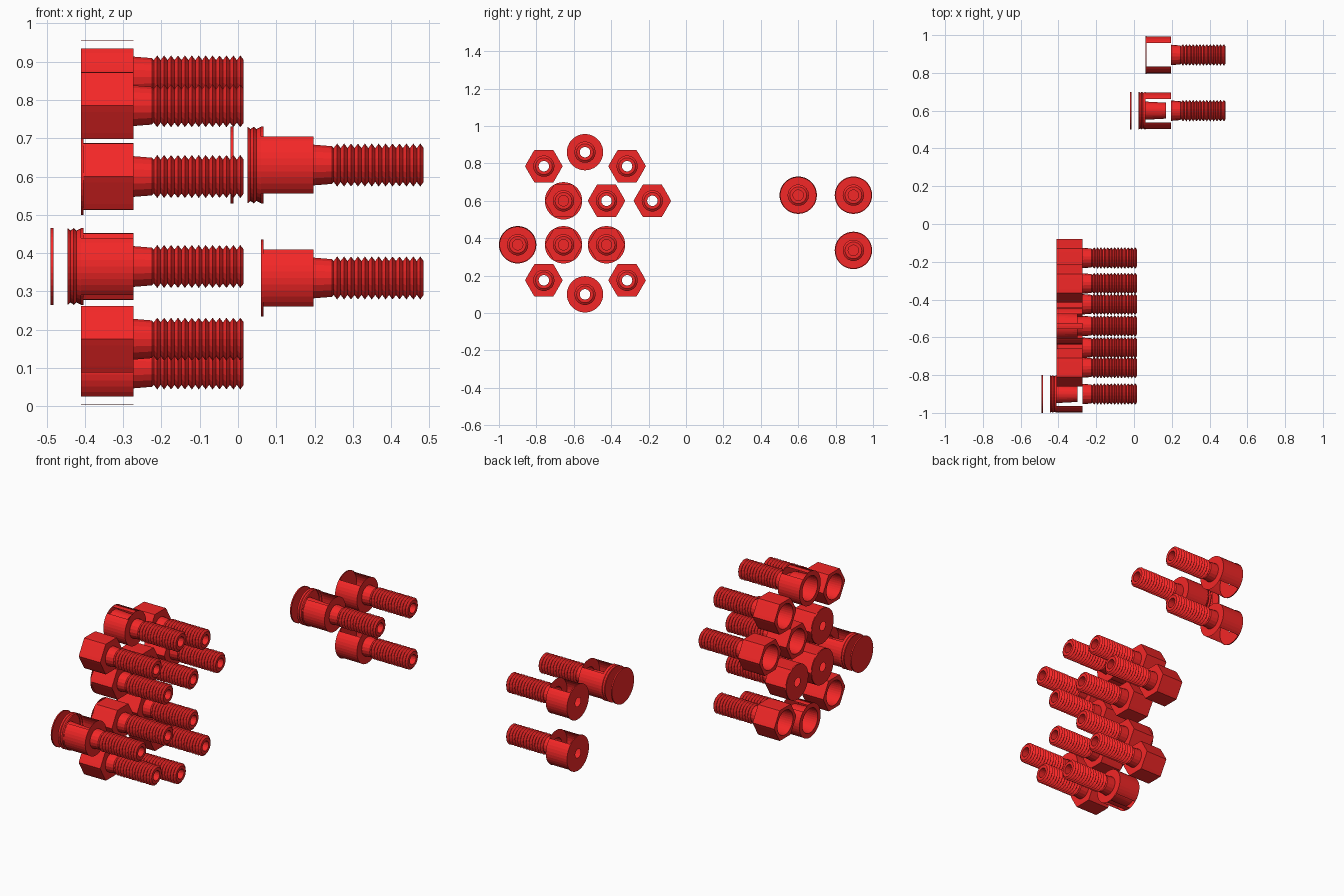
import bpy, bmesh, math

if "Cube" in bpy.data.objects:
    bpy.data.objects.remove(bpy.data.objects["Cube"])

SEG = 36
red = bpy.data.materials.new("red_metal")
red.diffuse_color = (0.9, 0.02, 0.02, 1)
red.use_nodes = True
red.node_tree.nodes["Principled BSDF"].inputs["Base Color"].default_value = red.diffuse_color


def hex_factor(a):
    # radius multiplier giving a hexagon with corners on +y and -y
    d = math.degrees(a) % 60 - 30
    return math.cos(math.radians(29)) / math.cos(math.radians(d)) if abs(d) < 29 else 1


def revolve(bm, profile, seg=SEG, skip=None):
    # spin (x, radius, is_hex) points around the x axis; skip(angle) leaves faces out
    rings = []
    for p in profile:
        x, r = p[:2]
        hexed = len(p) > 2
        if r == 0:
            rings.append([bm.verts.new((x, 0, 0))] * seg)
            continue
        ring = []
        for i in range(seg):
            a = 2 * math.pi * i / seg
            k = r * (hex_factor(a) if hexed else 1)
            ring.append(bm.verts.new((x, k * math.cos(a), k * math.sin(a))))
        rings.append(ring)
    for a, b in zip(rings, rings[1:]):
        for i in range(seg):
            if skip and skip(2 * math.pi * (i + 0.5) / seg):
                continue
            j = (i + 1) % seg
            face = []
            for v in (a[i], a[j], b[j], b[i]):
                if v not in face:
                    face.append(v)
            bm.faces.new(face)


def window(a):
    return abs(math.sin(a)) > 0.76


def shank(bm, through):
    # neck, saw-tooth thread and inner bore
    pts = [(-0.273, 0.054), (-0.225, 0.05)]
    n = 13
    pitch = 0.235 / n
    for i in range(n):
        x = -0.22 + i * pitch
        pts += [(x, 0.045), (x + pitch / 2, 0.057)]
    pts += [(0.015, 0.045), (0.015, 0.028)]
    pts += [(-0.273, 0.028)] if through else [(-0.2, 0.028), (-0.2, 0)]
    revolve(bm, pts, 18)


def make_mesh(name, kind, open_sides):
    bm = bmesh.new()
    through = kind == "cup"
    shank(bm, through)
    # outer wall of the head
    if open_sides:
        revolve(bm, [(-0.41, 0.097), (-0.273, 0.097)], skip=window)
    else:
        revolve(bm, [(-0.41, 0.1, 1), (-0.273, 0.1, 1)])
    rim = (0.097,) if open_sides else (0.1, 1)
    # collar under the head
    revolve(bm, [(-0.273, *rim), (-0.273, 0.028 if through else 0.05)])
    if kind == "cup":
        # stepped socket opening at the end
        revolve(bm, [(-0.41, *rim), (-0.41, 0.07), (-0.30, 0.065),
                     (-0.30, 0.05), (-0.273, 0.05), (-0.273, 0.028)])
        if open_sides:
            # thin bars bridging the open top and bottom
            revolve(bm, [(-0.41, 0.095), (-0.273, 0.095)],
                    skip=lambda a: abs(math.sin(a)) < 0.99)
    elif kind == "disc":
        # end plate with a small hole
        revolve(bm, [(-0.404, 0.1), (-0.41, 0.1), (-0.41, 0.025)])
    else:
        # loose end cap, grooved rim and inner plug
        revolve(bm, [(-0.482, 0.1), (-0.49, 0.1), (-0.49, 0)])
        revolve(bm, [(-0.445, 0.05), (-0.445, 0.1), (-0.437, 0.094),
                     (-0.429, 0.1), (-0.422, 0.094), (-0.41, 0.1)])
        revolve(bm, [(-0.445, 0), (-0.445, 0.05), (-0.30, 0.042), (-0.30, 0)])
    bmesh.ops.recalc_face_normals(bm, faces=bm.faces)
    me = bpy.data.meshes.new(name)
    bm.to_mesh(me)
    bm.free()
    me.materials.append(red)
    return me


meshes = {
    "cup": make_mesh("cup_bolt", "cup", False),
    "open_cup": make_mesh("open_cup_bolt", "cup", True),
    "disc": make_mesh("plate_bolt", "disc", False),
    "open_disc": make_mesh("open_plate_bolt", "disc", True),
    "cap": make_mesh("capped_bolt", "cap", True),
}

# ring of bolts: kind, y, z
cluster = [
    ("cup", -0.76, 0.785), ("open_cup", -0.54, 0.86), ("cup", -0.315, 0.785),
    ("disc", -0.655, 0.6), ("cup", -0.425, 0.6), ("cup", -0.18, 0.6),
    ("cap", -0.9, 0.365), ("disc", -0.655, 0.365), ("disc", -0.425, 0.365),
    ("cup", -0.76, 0.175), ("open_cup", -0.54, 0.1), ("cup", -0.315, 0.175),
]
# separate group of three, shifted forward along x
trio = [("cap", 0.6, 0.63), ("open_disc", 0.895, 0.63), ("open_disc", 0.895, 0.335)]

for label, group, dx in (("cluster", cluster, 0), ("trio", trio, 0.47)):
    for i, (kind, y, z) in enumerate(group):
        ob = bpy.data.objects.new(f"{label}_{kind}_bolt_{i + 1}", meshes[kind])
        ob.location = (dx, y, z)
        bpy.context.collection.objects.link(ob)
